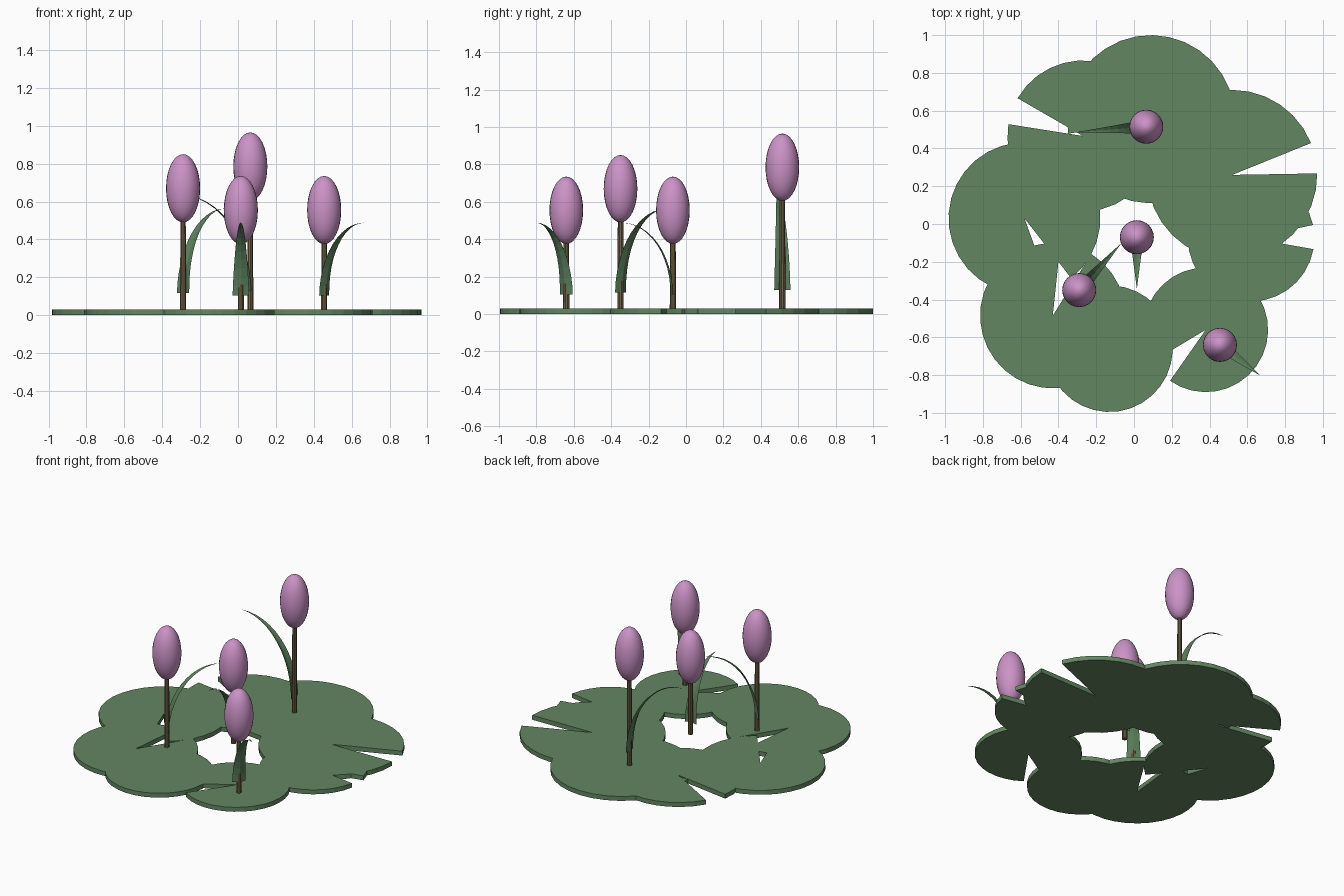
import bpy, bmesh
from math import sin, cos, pi, radians, hypot
from mathutils import Vector

cube = bpy.data.objects.get("Cube")
if cube:
    bpy.data.objects.remove(cube, do_unlink=True)


def material(name, rgb):
    m = bpy.data.materials.new(name)
    m.use_nodes = True
    m.diffuse_color = (*rgb, 1)
    bsdf = next(n for n in m.node_tree.nodes if n.type == 'BSDF_PRINCIPLED')
    bsdf.inputs["Base Color"].default_value = (*rgb, 1)
    return m


PAD = material("pad green", (0.125, 0.24, 0.12))
LEAF = material("leaf green", (0.10, 0.20, 0.10))
STEM = material("stem brown", (0.17, 0.13, 0.065))
BLOOM = material("bloom pink", (0.60, 0.29, 0.57))
THICK = 0.03


def add_object(name, bm, mat, smooth=False):
    mesh = bpy.data.meshes.new(name)
    bmesh.ops.recalc_face_normals(bm, faces=bm.faces)
    for f in bm.faces:
        f.smooth = smooth
    bm.to_mesh(mesh)
    bm.free()
    mesh.materials.append(mat)
    obj = bpy.data.objects.new(name, mesh)
    bpy.context.collection.objects.link(obj)
    return obj


# Lily pad: a thin disc with a wedge cut to its centre
def lily_pad(name, x, y, r, start, end, steps=30):
    bm = bmesh.new()
    a, b = radians(end), radians(start + 360)
    ring = [a + (b - a) * i / steps for i in range(steps + 1)]
    centre = bm.verts.new((x, y, 0))
    rim = [bm.verts.new((x + r * cos(t), y + r * sin(t), 0)) for t in ring]
    faces = [bm.faces.new((centre, p, q)) for p, q in zip(rim, rim[1:])]
    raised = bmesh.ops.extrude_face_region(bm, geom=faces, use_keep_orig=True)
    top = [v for v in raised["geom"] if isinstance(v, bmesh.types.BMVert)]
    bmesh.ops.translate(bm, verts=top, vec=(0, 0, THICK))
    add_object(name, bm, PAD)


# Stem: a slim, slightly tapered cylinder
def stem(name, x, y, height):
    bm = bmesh.new()
    bmesh.ops.create_cone(bm, cap_ends=True, segments=10, radius1=0.017,
                          radius2=0.014, depth=height)
    bmesh.ops.translate(bm, verts=bm.verts, vec=(x, y, THICK + height / 2))
    add_object(name, bm, STEM)


# Bloom: a tall egg-shaped bud
def bloom(name, x, y, z):
    bm = bmesh.new()
    bmesh.ops.create_uvsphere(bm, u_segments=24, v_segments=16, radius=0.09)
    bmesh.ops.scale(bm, verts=bm.verts, vec=(1, 1, 2))
    bmesh.ops.translate(bm, verts=bm.verts, vec=(x, y, z))
    add_object(name, bm, BLOOM, True)


# Leaf: a folded blade arching from the stem to a pointed tip
def leaf(name, x, y, tip_x, tip_y, low, high, steps=12):
    bm = bmesh.new()
    out = Vector((tip_x - x, tip_y - y, 0))
    reach = hypot(out.x, out.y)
    out.normalize()
    side = Vector((-out.y, out.x, 0))
    rows = []
    for i in range(steps + 1):
        u = i / steps
        t = u * pi / 2
        mid = Vector((x, y, low + (high - low) * sin(t)))
        mid += out * reach * (1 - cos(t))
        half = 0.043 * (1 - u ** 1.3) + 0.0005
        fold = (out * cos(t) - Vector((0, 0, sin(t)))) * half * 0.3
        rows.append([bm.verts.new(p) for p in
                     (mid - side * half, mid + fold, mid + side * half)])
    for p, q in zip(rows, rows[1:]):
        for k in range(2):
            bm.faces.new((p[k], p[k + 1], q[k + 1], q[k]))
    add_object(name, bm, LEAF)


# Ring of pads: name, centre, radius, wedge angles
for pad in (
    ("back_pad", 0.09, 0.555, 0.445, 190, 212),
    ("back_right_pad", -0.27, 0.466, 0.4, 150, 171),
    ("right_pad", -0.58, 0.03, 0.402, -70, -52),
    ("front_right_pad", -0.43, -0.485, 0.385, 58, 84),
    ("front_pad", -0.13, -0.66, 0.335, 155, 177),
    ("front_left_pad", 0.38, -0.56, 0.33, 211, 235),
    ("left_pad", 0.62, -0.075, 0.335, -10, 12),
    ("back_left_pad", 0.52, 0.26, 0.45, 1, 22),
):
    lily_pad(*pad)

# Flowers: name, position, overall height, leaf tip
for name, x, y, top, tx, ty in (
    ("back", 0.065, 0.515, 0.965, -0.31, 0.485),
    ("centre", 0.015, -0.07, 0.735, 0.015, -0.34),
    ("right", -0.29, -0.35, 0.85, -0.07, -0.105),
    ("left", 0.455, -0.64, 0.735, 0.665, -0.8),
):
    size = top - THICK
    stem(name + "_stem", x, y, size - 0.2)
    bloom(name + "_bloom", x, y, top - 0.18)
    leaf(name + "_leaf", x, y, tx, ty,
         THICK + size * 0.105, THICK + size * 0.65)
